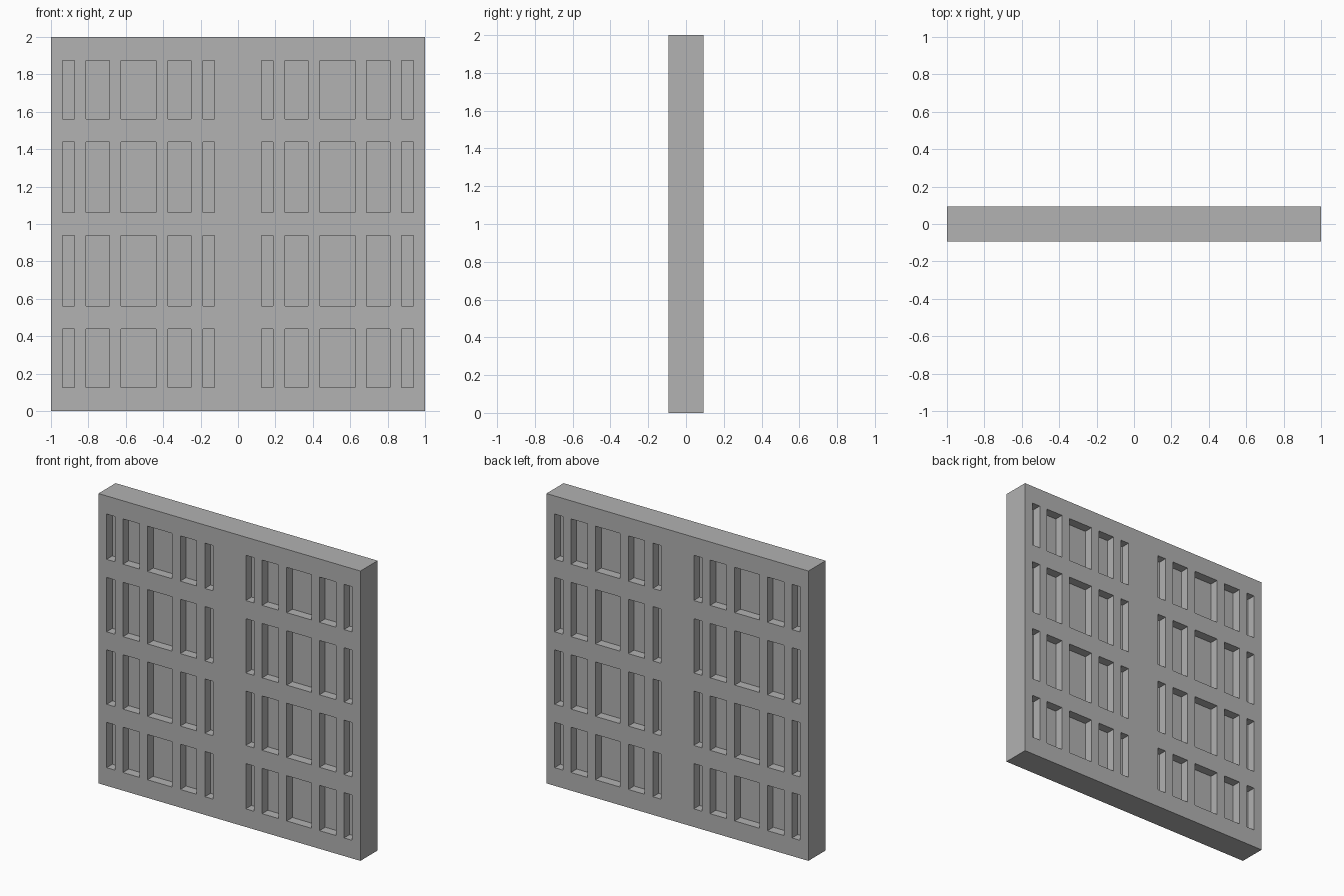
import bpy, bmesh
from mathutils import Vector

if "Cube" in bpy.data.objects:
    bpy.data.objects.remove(bpy.data.objects["Cube"])

HALF_THICK = 0.09375
DEPTH = 0.0625

# Recess spans: one half of the width (mirrored), and the four rows
half_cols = [(0.125, 0.1875), (0.25, 0.375), (0.4375, 0.625),
             (0.6875, 0.8125), (0.875, 0.9375)]
cols = [(-b, -a) for a, b in half_cols] + half_cols
rows = [(0.125, 0.4375), (0.5625, 0.9375), (1.0625, 1.4375), (1.5625, 1.875)]


def inside(value, spans):
    return any(a < value < b for a, b in spans)


def cut(bm, axis, value):
    co, no = Vector(), Vector()
    co[axis], no[axis] = value, 1
    bmesh.ops.bisect_plane(bm, geom=bm.verts[:] + bm.edges[:] + bm.faces[:],
                           plane_co=co, plane_no=no)


# Slab
bm = bmesh.new()
bmesh.ops.create_cube(bm, size=1)
for v in bm.verts:
    v.co = (v.co.x * 2, v.co.y * 2 * HALF_THICK, v.co.z * 2 + 1)

# Grid lines along the recess borders
for axis, spans in ((0, cols), (2, rows)):
    for span in spans:
        for value in span:
            cut(bm, axis, value)

# Sink the recesses on the front and back
bm.normal_update()
cells = []
for f in bm.faces:
    c = f.calc_center_median()
    if abs(f.normal.y) > 0.9 and inside(c.x, cols) and inside(c.z, rows):
        cells.append(f)
for f in bmesh.ops.extrude_discrete_faces(bm, faces=cells)["faces"]:
    side = 1 if f.calc_center_median().y > 0 else -1
    for v in f.verts:
        v.co.y -= side * DEPTH
bmesh.ops.recalc_face_normals(bm, faces=bm.faces[:])

mesh = bpy.data.meshes.new("panelled_slab")
bm.to_mesh(mesh)
bm.free()
slab = bpy.data.objects.new("panelled_slab", mesh)
bpy.context.collection.objects.link(slab)

# Colour
grey = bpy.data.materials.new("grey")
grey.diffuse_color = (0.445, 0.445, 0.445, 1)
grey.use_nodes = True
grey.node_tree.nodes["Principled BSDF"].inputs["Base Color"].default_value = grey.diffuse_color
mesh.materials.append(grey)
